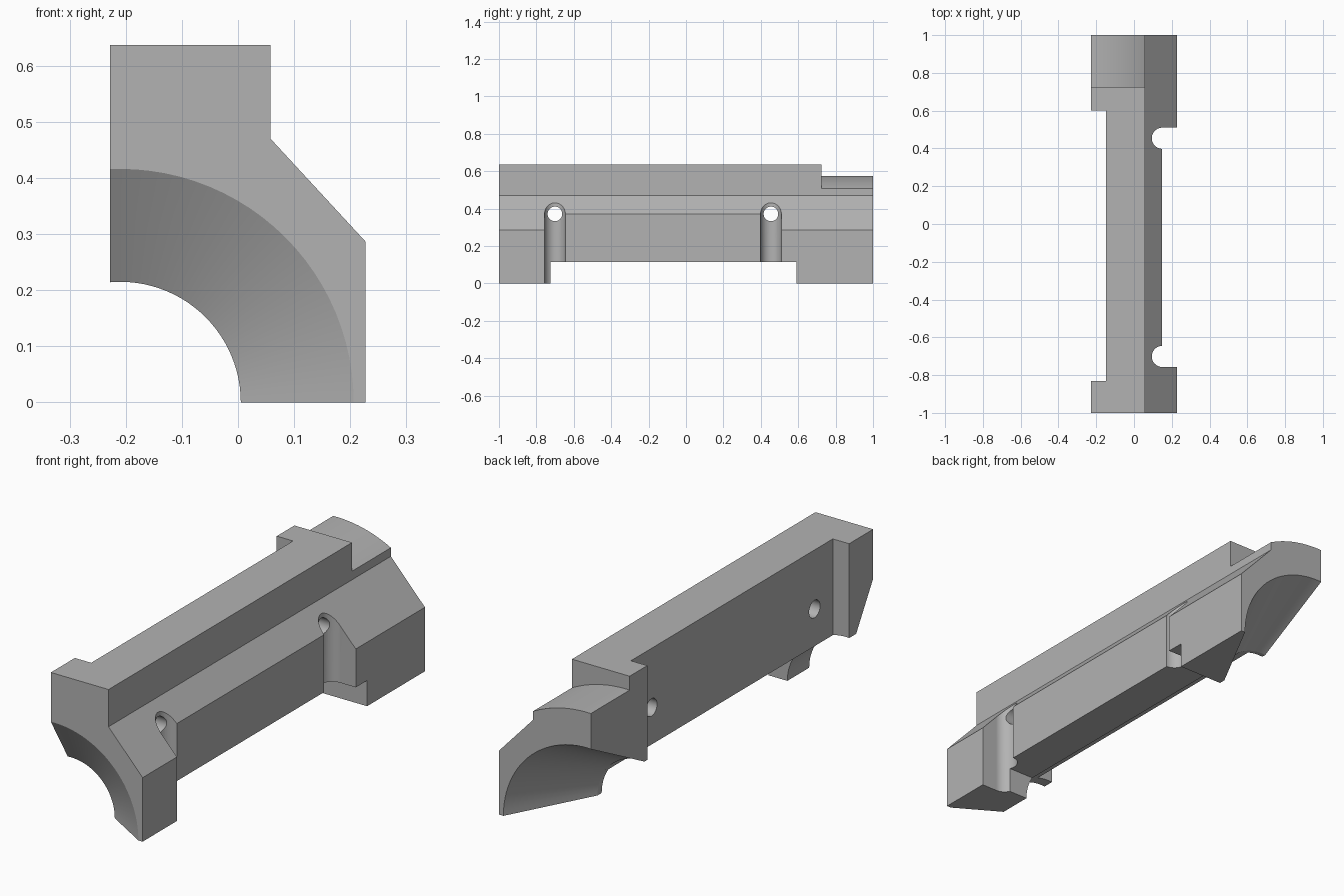
import bpy, bmesh, math

old = bpy.data.objects.get("Cube")
if old:
    bpy.data.objects.remove(old, do_unlink=True)

AXIS_X = -0.21   # axis of the bore and of the rounded roof


def make_object(name, bm):
    bmesh.ops.recalc_face_normals(bm, faces=bm.faces[:])
    mesh = bpy.data.meshes.new(name)
    bm.to_mesh(mesh)
    bm.free()
    obj = bpy.data.objects.new(name, mesh)
    bpy.context.collection.objects.link(obj)
    return obj


def prism(name, outline, y0, y1):
    """Extrude an x-z outline along y."""
    bm = bmesh.new()
    face = bm.faces.new([bm.verts.new((x, y0, z)) for x, z in outline])
    ext = bmesh.ops.extrude_face_region(bm, geom=[face])["geom"]
    verts = [v for v in ext if isinstance(v, bmesh.types.BMVert)]
    bmesh.ops.translate(bm, verts=verts, vec=(0, y1 - y0, 0))
    return make_object(name, bm)


def box(name, x0, x1, y0, y1, z0, z1):
    return prism(name, [(x0, z0), (x1, z0), (x1, z1), (x0, z1)], y0, y1)


def lathe(name, profile, steps=96):
    """Revolve (y, radius) pairs around the bore axis."""
    bm = bmesh.new()
    rings = []
    for y, r in profile:
        angles = [math.tau * i / steps for i in range(steps)]
        rings.append([bm.verts.new((AXIS_X + r * math.cos(a), y, r * math.sin(a)))
                      for a in angles])
    for a, b in zip(rings, rings[1:]):
        for i in range(steps):
            j = (i + 1) % steps
            bm.faces.new((a[i], a[j], b[j], b[i]))
    bm.faces.new(rings[0])
    bm.faces.new(rings[-1])
    return make_object(name, bm)


def cylinder(name, radius, depth, location, rotation):
    bpy.ops.mesh.primitive_cylinder_add(vertices=48, radius=radius, depth=depth,
                                        location=location, rotation=rotation)
    obj = bpy.context.object
    obj.name = name
    return obj


def cut(target, cutter):
    mod = target.modifiers.new("cut", "BOOLEAN")
    mod.operation = "DIFFERENCE"
    mod.solver = "EXACT"
    mod.object = cutter
    bpy.ops.object.select_all(action="DESELECT")
    bpy.context.view_layer.objects.active = target
    target.select_set(True)
    bpy.ops.object.modifier_apply(modifier=mod.name)
    bpy.data.objects.remove(cutter, do_unlink=True)


# Main bar with the sloped shoulder
body = prism("bracket_body", [(-0.228, 0), (0.227, 0), (0.227, 0.287), (0.058, 0.47),
                              (0.058, 0.637), (-0.228, 0.637)], -1, 1)

# Bore flaring to a short cone at the front and a long cone at the back
cut(body, lathe("bore", [(-1.05, 0.5), (-0.88, 0.215), (0.62, 0.215), (1.05, 0.442)]))

# Side recesses and the raised underside between the feet
cut(body, box("inner_recess", -0.4, -0.147, -0.83, 0.6, -0.1, 0.8))
cut(body, box("outer_recess", 0.148, 0.4, -0.757, 0.51, -0.1, 0.8))
cut(body, box("underside_gap", -0.4, 0.4, -0.725, 0.59, -0.1, 0.115))

# Rounded roof step at the back
arc = []
for i in range(25):
    a = math.radians(50 + 50 * i / 24)
    arc.append((AXIS_X + 0.575 * math.cos(a), 0.575 * math.sin(a)))
cut(body, prism("roof_step", arc + [(-0.4, 0.6), (-0.4, 0.8), (arc[0][0], 0.8)], 0.725, 1.1))

# Corner reliefs and cross holes
for y in (-0.701, 0.454):
    cut(body, cylinder("corner_relief", 0.056, 2, (0.15, y, 0.3), (0, 0, 0)))
    cut(body, cylinder("cross_hole", 0.039, 2, (0, y, 0.372), (0, math.pi / 2, 0)))

# Plain grey finish
grey = bpy.data.materials.new("plain_grey")
grey.use_nodes = True
colour = (0.45, 0.45, 0.45, 1)
grey.diffuse_color = colour
grey.node_tree.nodes["Principled BSDF"].inputs["Base Color"].default_value = colour
body.data.materials.clear()
body.data.materials.append(grey)
for poly in body.data.polygons:
    poly.material_index = 0

bpy.ops.object.select_all(action="DESELECT")
bpy.context.view_layer.objects.active = body
body.select_set(True)
bpy.ops.object.shade_smooth_by_angle(angle=math.radians(25))
